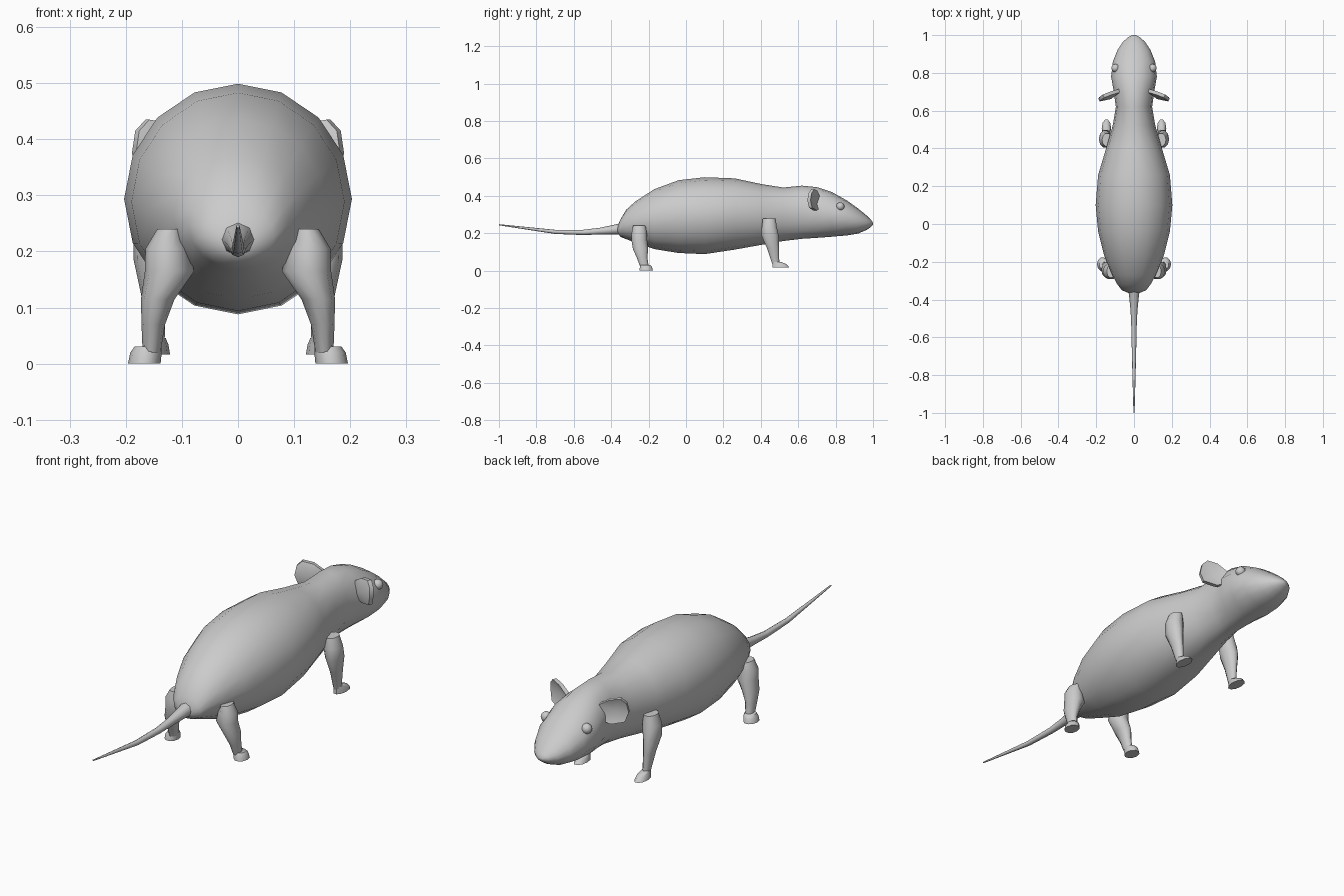
import bpy, bmesh, math
from mathutils import Vector

if "Cube" in bpy.data.objects:
    bpy.data.objects.remove(bpy.data.objects["Cube"], do_unlink=True)

# One plain grey for the whole animal
grey = bpy.data.materials.new("soft_grey")
grey.use_nodes = True
COLOUR = (0.6, 0.6, 0.6, 1)
grey.diffuse_color = COLOUR
grey.node_tree.nodes["Principled BSDF"].inputs["Base Color"].default_value = COLOUR


def finish(name, bm, mirrored=False, angle=60):
    """Turn a bmesh into a smooth shaded object, optionally mirrored across x."""
    bmesh.ops.recalc_face_normals(bm, faces=bm.faces)
    mesh = bpy.data.meshes.new(name)
    bm.to_mesh(mesh)
    bm.free()
    mesh.materials.append(grey)
    obj = bpy.data.objects.new(name, mesh)
    bpy.context.collection.objects.link(obj)
    bpy.ops.object.select_all(action="DESELECT")
    obj.select_set(True)
    bpy.context.view_layer.objects.active = obj
    bpy.ops.object.shade_smooth_by_angle(angle=math.radians(angle))
    if mirrored:
        obj.modifiers.new("Mirror", "MIRROR").use_mirror_merge = False
    return obj


def loft(bm, rings, sides):
    """Skin elliptical rings, each given as centre and two half axes."""
    loops = []
    for centre, u, v in rings:
        loop = []
        for i in range(sides):
            a = math.tau * i / sides
            loop.append(bm.verts.new(Vector(centre) + Vector(u) * math.cos(a) + Vector(v) * math.sin(a)))
        loops.append(loop)
    for low, high in zip(loops, loops[1:]):
        for i in range(sides):
            j = (i + 1) % sides
            bm.faces.new((low[i], low[j], high[j], high[i]))
    bm.faces.new(loops[0])
    bm.faces.new(loops[-1])


def along_y(y, top, bottom, half_width):
    return (0, y, (top + bottom) / 2), (half_width, 0, 0), (0, 0, (top - bottom) / 2)


def along_z(z, x, y, rx, ry):
    return (x, y, z), (rx, 0, 0), (0, ry, 0)


# Body and head: y, top, bottom, half width
body_rows = [
    (-.365, .24, .20, .03), (-.35, .275, .18, .065), (-.32, .325, .168, .088),
    (-.27, .37, .15, .115), (-.17, .435, .115, .157), (-.04, .483, .094, .19),
    (.1, .499, .088, .203), (.26, .493, .112, .19), (.4, .463, .137, .148),
    (.52, .444, .158, .113), (.62, .454, .17, .096), (.7, .446, .175, .107),
    (.78, .42, .181, .121), (.86, .375, .188, .112), (.92, .332, .198, .088),
    (.965, .295, .217, .058), (.99, .27, .234, .03), (1, .256, .246, .008),
]
bm = bmesh.new()
loft(bm, [along_y(*row) for row in body_rows], 16)
finish("body", bm)

# Tail: y, centre height, radius
bm = bmesh.new()
tail_rows = [(-.32, .225, .036), (-.38, .22, .026), (-.46, .211, .018), (-.55, .204, .014),
             (-.7, .207, .011), (-.85, .226, .007), (-1, .245, .003)]
loft(bm, [along_y(y, z + r, z - r, r) for y, z, r in tail_rows], 8)
finish("tail", bm)

# Legs: z, x, y, x radius, y radius
legs = {
    "rear_legs": [(.24, .122, -.25, .022, .035), (.205, .127, -.25, .038, .042),
                  (.165, .122, -.25, .044, .044), (.115, .143, -.243, .03, .043),
                  (.07, .151, -.235, .021, .03), (.02, .154, -.222, .016, .024)],
    "front_legs": [(.278, .143, .445, .026, .036), (.235, .148, .445, .038, .042),
                   (.185, .153, .45, .033, .048), (.12, .15, .465, .022, .034),
                   (.035, .145, .48, .014, .02)],
}
for name, rows in legs.items():
    bm = bmesh.new()
    loft(bm, [along_z(*row) for row in rows], 10)
    finish(name, bm, mirrored=True)

# Feet: flared pads with a flat sole
feet = {
    "rear_feet": [(.031, .16, -.216, .024, .026), (.02, .164, -.214, .028, .034), (0, .167, -.213, .029, .038)],
    "front_feet": [(.046, .146, .485, .017, .025), (.034, .146, .5, .022, .04), (.016, .146, .507, .025, .048)],
}
for name, rows in feet.items():
    bm = bmesh.new()
    loft(bm, [along_z(*row) for row in rows], 10)
    finish(name, bm, mirrored=True, angle=50)

# Ears: fan outline (distance out from the head, height), given thickness and a cupped bend
outline = [(0, .335), (0, .4), (.045, .428), (.09, .435), (.112, .415), (.12, .375), (.105, .335), (.05, .322)]
outward, facing = Vector((.92, -.4, 0)), Vector((.4, .92, 0))
root = Vector((.075, .705, 0))


def ear_point(out, height, depth):
    bend = 2.5 * (height - .375) ** 2 + depth
    return root + outward * out + facing * bend + Vector((0, 0, height))


bm = bmesh.new()
sheets = []
for depth in (-.009, .009):
    rim = [bm.verts.new(ear_point(u, z, depth)) for u, z in outline]
    middle = bm.verts.new(ear_point(.06, .378, depth - .012))
    sheets.append(rim)
    for i, vert in enumerate(rim):
        bm.faces.new((vert, rim[(i + 1) % len(rim)], middle))
for i in range(len(outline)):
    j = (i + 1) % len(outline)
    bm.faces.new((sheets[0][i], sheets[0][j], sheets[1][j], sheets[1][i]))
finish("ears", bm, mirrored=True, angle=50)

# Eyes
bm = bmesh.new()
bmesh.ops.create_uvsphere(bm, u_segments=12, v_segments=8, radius=.022)
bmesh.ops.translate(bm, verts=bm.verts, vec=(.098, .825, .343))
finish("eyes", bm, mirrored=True)
